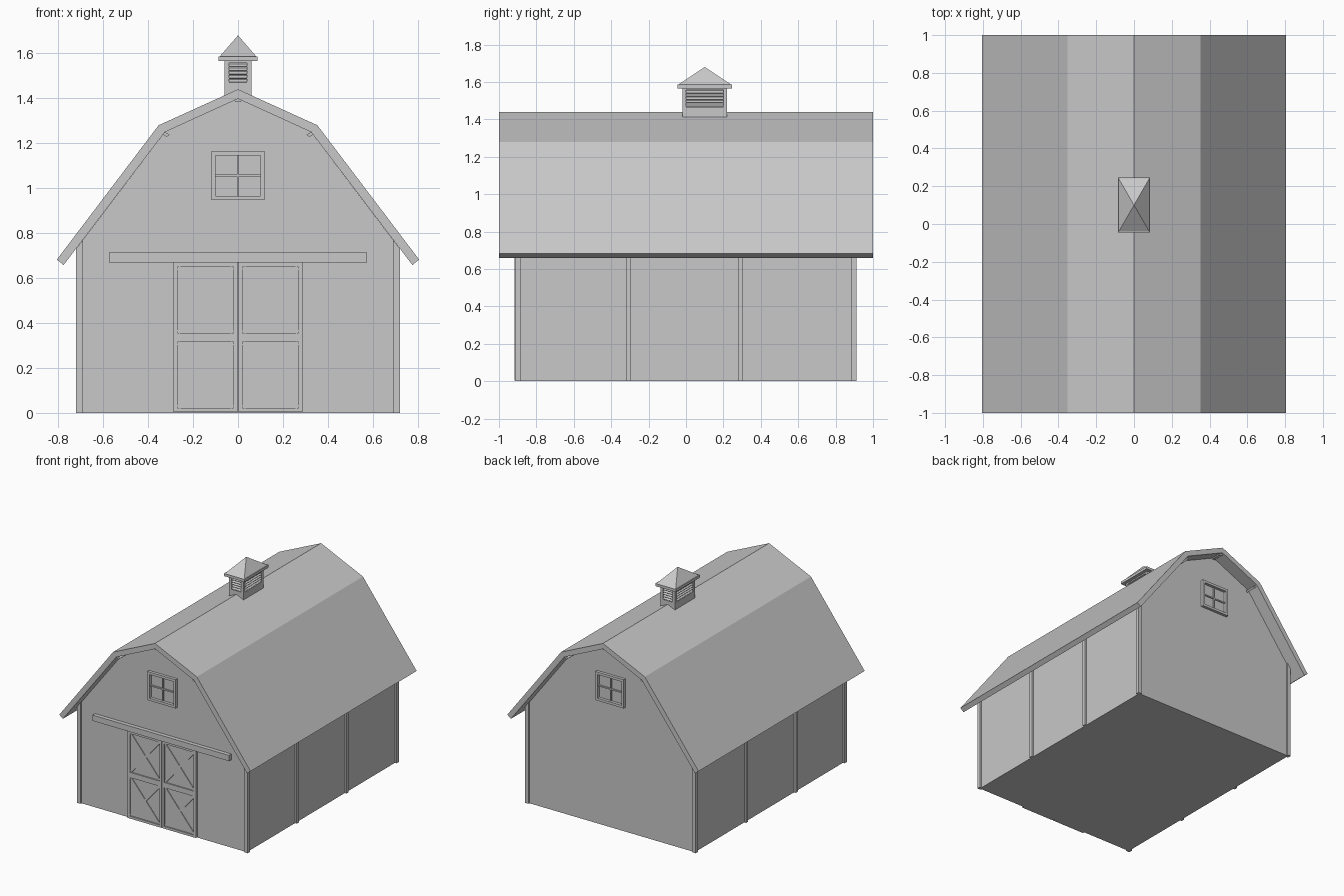
import bpy, bmesh, math
from mathutils import Matrix, Vector

cube = bpy.data.objects.get("Cube")
if cube:
    bpy.data.objects.remove(cube, do_unlink=True)

GREY = (0.58, 0.58, 0.58, 1)
grey = bpy.data.materials.new("plain grey")
grey.use_nodes = True
grey.diffuse_color = GREY
grey.node_tree.nodes["Principled BSDF"].inputs["Base Color"].default_value = GREY


def finish(name, bm):
    bmesh.ops.recalc_face_normals(bm, faces=bm.faces)
    mesh = bpy.data.meshes.new(name)
    bm.to_mesh(mesh)
    bm.free()
    mesh.materials.append(grey)
    obj = bpy.data.objects.new(name, mesh)
    bpy.context.collection.objects.link(obj)
    return obj


def box(name, x, y, z, turn=None):
    """Box from (low, high) ranges, optionally turned about its centre."""
    ranges = (x, y, z)
    centre = Vector([(a + b) / 2 for a, b in ranges])
    size = [b - a for a, b in ranges]
    bm = bmesh.new()
    bmesh.ops.create_cube(bm, size=1)
    mat = Matrix.Translation(centre)
    if turn:
        mat = mat @ Matrix.Rotation(turn[0], 4, turn[1])
    bm.transform(mat @ Matrix.Diagonal((*size, 1)))
    return finish(name, bm)


def extrude(name, profile, y0, y1):
    """Extrude an x-z outline along y."""
    bm = bmesh.new()
    face = bm.faces.new([bm.verts.new((x, y0, z)) for x, z in profile])
    out = bmesh.ops.extrude_face_region(bm, geom=[face])
    moved = [v for v in out["geom"] if isinstance(v, bmesh.types.BMVert)]
    bmesh.ops.translate(bm, verts=moved, vec=(0, y1 - y0, 0))
    return finish(name, bm)


def mirrored(points):
    """Close a right half outline, running from the ridge down, onto the left."""
    return points + [(-x, z) for x, z in reversed(points) if x > 0]


# Barn body and gambrel roof
WALL_X, WALL_Y = 0.705, 0.9
outer = [(0, 1.44), (0.353, 1.28), (0.806, 0.682)]
inner = [(0, 1.398), (0.326, 1.249), (0.776, 0.658)]
extrude("barn_walls", mirrored([inner[0], inner[1], (WALL_X, 0.75), (WALL_X, 0)]),
        -WALL_Y, WALL_Y)
left_inner = [(-x, z) for x, z in inner]
left_outer = [(-x, z) for x, z in outer]
extrude("roof", outer + inner[::-1] + left_inner[1:] + left_outer[:0:-1], -1, 1)

# Purlins showing under the overhanging roof ends
for end in (-1, 1):
    y = sorted((end * 0.88, end * 0.985))
    extrude("ridge_purlin", [(0, 1.4), (0.018, 1.392), (0.012, 1.384),
                             (-0.012, 1.384), (-0.018, 1.392)], *y)
    for side in (-1, 1):
        extrude("knee_purlin", [(side * x, z) for x, z in
                                ((0.338, 1.244), (0.326, 1.25), (0.305, 1.238), (0.318, 1.226))], *y)

# Corner posts and side wall battens
for side in (-1, 1):
    x = sorted((side * 0.69, side * 0.72))
    for end in (-1, 1):
        y = sorted((end * 0.882, end * 0.911))
        extrude("corner_post", [(side * 0.69, 0), (side * 0.72, 0),
                                (side * 0.72, 0.73), (side * 0.69, 0.77)], *y)
    for y in (-0.308, 0.292):
        box("side_batten", x, (y - 0.013, y + 0.013), (0, 0.732))

# Gable windows: raised frame with cross bars
for end in (-1, 1):
    y = sorted((end * 0.89, end * 0.922))
    bar_y = sorted((end * 0.89, end * 0.908))
    for side in (-1, 1):
        box("window_jamb", sorted((side * 0.1, side * 0.119)), y, (0.947, 1.165))
    for z in (0.947, 1.146):
        box("window_rail", (-0.1, 0.1), y, (z, z + 0.019))
    box("window_mullion", (-0.005, 0.005), bar_y, (0.966, 1.146))
    box("window_crossbar", (-0.1, 0.1), bar_y, (1.051, 1.061))

# Sliding door track
box("door_track", (-0.575, 0.575), (-0.93, -0.89), (0.67, 0.714))

# Pair of barn doors with framed, cross braced panels
PANEL_Y, TRIM_Y, BRACE_Y = (-0.908, -0.89), (-0.918, -0.9), (-0.914, -0.9)
for side in (-1, 1):
    near, far = 0.003, 0.287
    box("door_panel", sorted((side * near, side * far)), PANEL_Y, (0.003, 0.67))
    for a, b in ((near, near + 0.018), (far - 0.018, far)):
        box("door_stile", sorted((side * a, side * b)), TRIM_Y, (0.003, 0.67))
    x = sorted((side * (near + 0.018), side * (far - 0.018)))
    for z in ((0.003, 0.021), (0.315, 0.355), (0.65, 0.67)):
        box("door_rail", x, TRIM_Y, z)
    mid = (x[0] + x[1]) / 2
    for low, high in ((0.021, 0.315), (0.355, 0.65)):
        wide, tall = x[1] - x[0], high - low
        half, centre = math.hypot(wide, tall) / 2 - 0.006, (low + high) / 2
        for lean in (-1, 1):
            box("door_brace", (mid - half, mid + half), BRACE_Y,
                (centre - 0.008, centre + 0.008), (lean * math.atan2(tall, wide), "Y"))

# Cupola: base, corner posts, core and slanted louvres
CY = 0.1
box("cupola_base", (-0.06, 0.06), (CY - 0.12, CY + 0.12), (1.4, 1.467))
box("cupola_core", (-0.043, 0.043), (CY - 0.103, CY + 0.103), (1.46, 1.565))
box("cupola_head", (-0.06, 0.06), (CY - 0.12, CY + 0.12), (1.556, 1.567))
for sx in (-1, 1):
    for sy in (-1, 1):
        box("cupola_post", sorted((sx * 0.04, sx * 0.06)),
            sorted((CY + sy * 0.1, CY + sy * 0.12)), (1.467, 1.556))
for row in range(5):
    z = 1.476 + row * 0.0175
    for s in (-1, 1):
        y, x = CY + s * 0.11, s * 0.05
        box("end_louvre", (-0.04, 0.04), (y - 0.01, y + 0.01),
            (z - 0.002, z + 0.002), (-s * 0.6, "X"))
        box("side_louvre", (x - 0.01, x + 0.01), (CY - 0.1, CY + 0.1),
            (z - 0.002, z + 0.002), (s * 0.6, "Y"))

# Cupola eave and pyramid roof
box("cupola_eave", (-0.086, 0.086), (CY - 0.146, CY + 0.146), (1.566, 1.586))
bm = bmesh.new()
bmesh.ops.create_cone(bm, cap_ends=True, segments=4, radius1=math.sqrt(2), radius2=0, depth=1)
bm.transform(Matrix.Translation((0, CY, 1.6325)) @ Matrix.Diagonal((0.082, 0.142, 0.095, 1))
             @ Matrix.Rotation(math.pi / 4, 4, "Z"))
finish("cupola_roof", bm)
